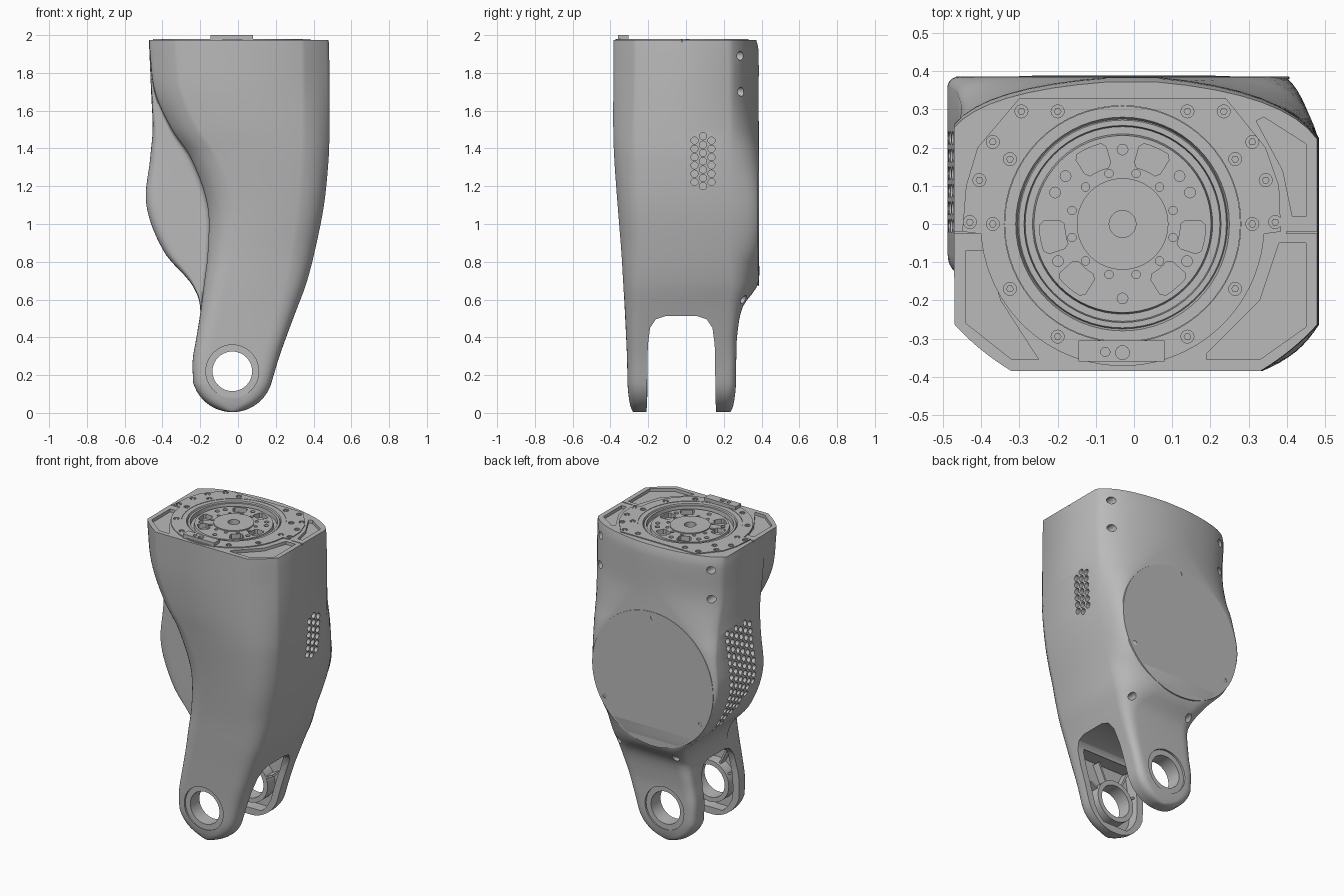
import bpy, bmesh, math

if "Cube" in bpy.data.objects:
    bpy.data.objects.remove(bpy.data.objects["Cube"])

grey = bpy.data.materials.new("satin_grey")
grey.use_nodes = True
GREY = (0.49, 0.49, 0.49, 1)
grey.diffuse_color = GREY
grey.node_tree.nodes["Principled BSDF"].inputs["Base Color"].default_value = GREY

CX = -0.03           # axis of the joint, the cover and the turntable
DECK = 1.973         # height of the top deck
EYE, TIP = .22, .216  # height of the axle and radius of the arm ends
COVER_Z, COVER_R = 1.11, .438


def make(name, bm):
    bmesh.ops.recalc_face_normals(bm, faces=bm.faces)
    me = bpy.data.meshes.new(name)
    bm.to_mesh(me)
    bm.free()
    ob = bpy.data.objects.new(name, me)
    bpy.context.collection.objects.link(ob)
    me.materials.append(grey)
    return ob


def add_loft(bm, rings):
    rows = [[bm.verts.new(p) for p in ring] for ring in rings]
    n = len(rows[0])
    for a, b in zip(rows, rows[1:]):
        for i in range(n):
            j = (i + 1) % n
            bm.faces.new((a[i], a[j], b[j], b[i]))
    bm.faces.new(rows[0][::-1])
    bm.faces.new(rows[-1])


def add_prism(bm, pts, axis, lo, hi):
    place = {"x": lambda u, v, t: (t, u, v),
             "y": lambda u, v, t: (u, t, v),
             "z": lambda u, v, t: (u, v, t)}[axis]
    add_loft(bm, [[place(u, v, t) for u, v in pts] for t in (lo, hi)])


def prisms(name, items):
    bm = bmesh.new()
    for item in items:
        add_prism(bm, *item)
    return make(name, bm)


def circle(x, y, r, n=16):
    return [(x + r * math.cos(math.tau * i / n), y + r * math.sin(math.tau * i / n))
            for i in range(n)]


def arc(r, a, b, n):
    steps = [math.radians(a + (b - a) * i / n) for i in range(n + 1)]
    return [(CX + r * math.cos(t), r * math.sin(t)) for t in steps]


def box(x0, x1, y0, y1):
    return [(x0, y0), (x1, y0), (x1, y1), (x0, y1)]


def cut(ob, *cutters):
    for c in cutters:
        m = ob.modifiers.new("cut", "BOOLEAN")
        m.operation, m.solver, m.object = "DIFFERENCE", "EXACT", c
    dg = bpy.context.evaluated_depsgraph_get()
    me = bpy.data.meshes.new_from_object(ob.evaluated_get(dg))
    ob.modifiers.clear()
    ob.data = me
    for c in cutters:
        bpy.data.objects.remove(c)


def smooth(ob, angle=30):
    bpy.ops.object.select_all(action="DESELECT")
    ob.select_set(True)
    bpy.context.view_layer.objects.active = ob
    bpy.ops.object.shade_smooth_by_angle(angle=math.radians(angle))


# Housing outline by height: z, front left x, rear left x, right x, front y, rear y,
# then the runs in x and y of the right rear corner and of the left rear corner
KEYS = [
    (.16, -.2375, -.2375, .1775, -.31, .265, .06, .05, .06, .05),
    (.28, -.24, -.24, .213, -.312, .266, .06, .05, .06, .05),
    (.4, -.22, -.22, .255, -.317, .27, .07, .06, .07, .05),
    (.56, -.195, -.2, .315, -.325, .3, .1, .08, .08, .06),
    (.68, -.18, -.245, .36, -.332, .38, .24, .14, .08, .04),
    (.85, -.16, -.39, .405, -.342, .385, .09, .16, .03, .02),
    (1.1, -.162, -.485, .455, -.362, .385, .06, .16, .02, .02),
    (1.35, -.25, -.465, .48, -.38, .385, .14, .16, .07, .04),
    (1.5, -.35, -.452, .484, -.385, .385, .27, .16, .2, .08),
    (1.7, -.44, -.46, .485, -.385, .385, .42, .16, .4, .12),
    (1.93, -.468, -.47, .482, -.385, .383, .42, .16, .4, .12),
    (DECK, -.47, -.472, .48, -.385, .372, .42, .15, .4, .12)]


def outline(z):
    z = max(z, KEYS[0][0])
    i = max(k for k in range(len(KEYS) - 1) if KEYS[k][0] <= z)
    a, b = KEYS[i], KEYS[i + 1]
    p, q = KEYS[max(i - 1, 0)], KEYS[min(i + 2, len(KEYS) - 1)]
    h = b[0] - a[0]
    t = (z - a[0]) / h
    out = []
    for c in range(1, len(a)):
        ma = (b[c] - p[c]) / (b[0] - p[0]) * h
        mb = (q[c] - a[c]) / (q[0] - a[0]) * h
        d = b[c] - a[c]
        out.append(a[c] + t * (ma + t * (3 * d - 2 * ma - mb + t * (ma + mb - 2 * d))))
    return out


def squeeze(z):
    # narrowing of the arms towards their round ends
    chord = [math.sqrt(max(0, TIP ** 2 - (EYE - h) ** 2)) for h in (z, KEYS[0][0])]
    return chord[0] / chord[1] if z < KEYS[0][0] else 1


def ramp(z, lo, hi):
    return min(1, max(0, (z - lo) / (hi - lo)))


def section(z):
    fl, bl, r, yf, yb, rx, ry, lx, ly = outline(z)
    k = squeeze(z)
    mid = (fl + r) / 2
    fl, bl, r = (mid + (x - mid) * k for x in (fl, bl, r))
    bl = min(bl, fl)
    yf += .035 * (1 - k)
    yb -= .035 * (1 - k)
    wide, step, ys = (r - fl) * .45, fl - bl, -.14
    cf = .08 + .055 * ramp(z, .2, 1.2)
    front = 1 - .45 * ramp(z, .4, .9) - .4 * ramp(z, 1.2, 1.8)
    rear = 1 - .4 * ramp(z, .45, .8)
    corners = [  # x, y, run in x, run in y, first along, inward signs, roundness
        (fl, yf, min(cf * 1.1, wide), cf * .9, "y", 1, 1, front),
        (r, yf, min(cf * 1.1, wide), cf * .9, "x", -1, 1, front),
        (r, yb, min(rx, wide), ry, "y", -1, -1, rear),
        (bl, yb, min(lx, wide), ly, "x", 1, -1, rear),
        (bl, ys, step * .25, .06, "y", 1, 1, 1),
        (fl, ys, step * .2, .03, "x", -1, -1, 1)]
    pts = []
    for x, y, dx, dy, first, sx, sy, w in corners:
        px, py = (x + sx * dx, y), (x, y + sy * dy)
        s, e = (px, py) if first == "x" else (py, px)
        for i in range(9):
            t = i / 8
            pull = 2 * t * (1 - t) * w
            pts.append(tuple(s[c] * (1 - t) + e[c] * t
                             + pull * ((x, y)[c] - (s[c] + e[c]) / 2) for c in (0, 1)))
    return [(u, v, z) for u, v in pts]


# Main housing with the two fork arms
low = KEYS[0][0]
end = math.acos((EYE - low) / TIP)
heights = [EYE - TIP * math.cos(.12 + (end - .12) * i / 10) for i in range(10)]
heights += [low + (DECK - low) * i / 54 for i in range(55)]
bm = bmesh.new()
add_loft(bm, [section(z) for z in heights])
housing = make("housing", bm)

# Fork gap, axle holes and hollow arms
gap = [(-.21, -.1), (.16, -.1), (.152, .36), (.14, .45), (.11, .495), (.06, .512),
       (-.11, .512), (-.16, .495), (-.19, .45), (-.202, .36)]
levels = [.05, .07, .1, .14, .18, .22, .3, .4, .47]


def arm_edge(z, side):
    a, b = outline(z)[0], outline(z)[2]
    return (a + b) / 2 + side * ((b - a) / 2 * squeeze(z) - .045)


pocket = [(arm_edge(z, 1), z) for z in levels] + [(arm_edge(z, -1), z) for z in levels[::-1]]
hub = circle(CX, EYE, .105, 40)
seat = circle(CX, EYE, .14, 40)
fork_cuts = [prisms("gap_cutter", [(gap, "x", -.8, .8)]),
             prisms("pocket_cutter", [(pocket, "y", -.275, -.18), (pocket, "y", .13, .232)]),
             prisms("axle_cutter", [(hub, "y", -.6, .6)]),
             prisms("seat_cutter", [(seat, "y", -.5, -.298), (seat, "y", .253, .5)])]

# Side vents
vents = []
for col in range(3):
    for row in range(7 if col == 1 else 6):
        z = 1.2 + row * .044 + (0 if col == 1 else .022)
        vents.append((circle(.045 + .045 * col, z, .019, 12), "x", outline(z)[2] - .04, .7))
for col in range(6):
    y = -.005 + col * .046
    for row in range(15):
        z = .79 + row * .046 + (col % 2) * .023
        if z > .77 + (.225 - y) * 1.1:
            vents.append((circle(y, z, .018, 12), "x", -.7, outline(z)[1] + .04))

# Rear screw holes
screws = [(circle(x, z, .024), "y", .235, .6)
          for z in (1.89, 1.7) for x in (-.4, .415)]
screws += [(circle(x, .6, .022), "y", .22, .6) for x in (-.15, .27)]

# Deck pockets, seam and turntable bore
deck_pockets = [
    [(-.44, -.07), (-.39, -.07), (-.35, -.2), (-.25, -.355), (-.32, -.355), (-.44, -.26)],
    [(.45, -.05), (.38, -.05), (.33, -.2), (.19, -.34), (.19, -.355), (.33, -.355), (.45, -.27)],
    [(.45, .02), (.415, .02), (.39, .14), (.32, .27), (.34, .28), (.45, .21)]]
deck = [(p, "z", DECK - .02, 2.2) for p in deck_pockets]
deck += [(box(x, x + .2, -.025, -.019), "z", DECK - .01, 2.2) for x in (-.6, .4)]
bore = circle(CX, 0, .31, 64)
cut(housing, *fork_cuts, prisms("vent_cutter", vents), prisms("screw_cutter", screws),
    prisms("deck_cutter", deck), prisms("bore_cutter", [(bore, "z", DECK - .06, 2.2)]))
smooth(housing, 48)

# Round rear cover with three screws
bm = bmesh.new()
add_loft(bm, [[(x, y, z) for x, z in circle(CX, COVER_Z, COVER_R - inset, 72)]
              for y, inset in ((.28, .03), (.33, .005), (.372, 0), (.374, .007), (.378, .007),
                               (.38, 0), (.387, .002))])
cover = make("rear_cover", bm)
spots = [math.radians(a) for a in (90, 210, 330)]
cut(cover, prisms("cover_cutter", [
    (circle(CX + .4 * math.cos(a), COVER_Z + .4 * math.sin(a), .015), "y", .36, .5)
    for a in spots]))
smooth(cover)

# Axle bosses and stiffening ribs inside each arm
for name, lo, hi in (("front", -.28, -.205), ("rear", .155, .237)):
    boss = prisms(name + "_axle_boss", [(circle(CX, EYE, .135, 40), "y", lo, hi)])
    cut(boss, prisms("boss_cutter", [(hub, "y", -.6, .6)]))
    smooth(boss)
    ribs = []
    for a in (25, 65, 115, 150):
        c, s = math.cos(math.radians(a)), math.sin(math.radians(a))
        reach = .26 if s > .8 else .19
        ribs.append(([(CX + c * d - s * w, EYE + s * d + c * w) for d, w in
                      ((.125, -.006), (reach, -.006), (reach, .006), (.125, .006))],
                     "y", lo, hi - .02 if lo < 0 else hi))
    prisms(name + "_arm_ribs", ribs)

# Top flange with its screw pattern
flange = prisms("top_flange", [(
    arc(.372, 184, 356, 40) + [(.385, -.02), (.38, .1), (.345, .2), (.24, .33),
                               (-.3, .33), (-.41, .2), (-.44, .1), (-.45, -.02)],
    "z", DECK - .004, DECK + .006)])
pattern = [(.265, .295), (.17, .295), (.34, .215), (.375, .115), (.4, .005), (.34, 0),
           (.295, .17), (.295, -.17), (.17, -.295)]
holes = [(circle(CX + s * x, y, .017), "z", DECK - .002, 2.2) for x, y in pattern for s in (-1, 1)]
cut(flange, prisms("flange_cutter", holes), prisms("bore_cutter", [(bore, "z", 1.8, 2.2)]))
prisms("flange_screws", [(circle(CX + s * x, y, .01, 6), "z", DECK - .003, DECK + .004)
                         for x, y in pattern for s in (-1, 1)])

# Turntable: concentric steps, windows and bolt circles
steps = [(.035, .06), (.035, .003), (.12, .003), (.12, .01), (.232, .01), (.236, .028),
         (.255, .028), (.258, .002), (.272, .002), (.275, .008), (.28, -.004), (.309, -.004),
         (.309, .06)]
bm = bmesh.new()
rows = [[bm.verts.new((x, y, DECK - d)) for x, y in circle(CX, 0, r, 64)] for r, d in steps]
for a, b in zip(rows, rows[1:] + rows[:1]):
    for i in range(64):
        j = (i + 1) % 64
        bm.faces.new((a[i], a[j], b[j], b[i]))
turntable = make("turntable", bm)
windows = [(arc(.152, a - 10, a + 10, 4) + arc(.165, a + 13, a + 13, 1) + arc(.207, a + 12, a + 12, 1)
            + arc(.218, a + 9, a - 9, 4) + arc(.207, a - 12, a - 12, 1) + arc(.165, a - 13, a - 13, 1),
            "z", DECK - .04, 2.2)
           for a in (66, 114, -10, -50, 190, 230)]
for k, (pts, axis, lo, hi) in enumerate(windows):
    windows[k] = (list(dict.fromkeys(pts)), axis, lo, hi)
bolts = [(circle(CX + r * math.cos(a), r * math.sin(a), s), "z", DECK - .025, 2.2)
         for r, s, angles in ((.137, .011, range(15, 375, 30)),
                              (.195, .014, (25, 40, 90, 140, 155, 210, 270, 330)))
         for a in map(math.radians, angles)]
cut(turntable, prisms("window_cutter", windows), prisms("bolt_cutter", bolts))
smooth(turntable)

# Key block standing on the front of the flange
key = prisms("key_block", [(box(-.145, .08, -.36, -.305), "z", DECK - .01, 2.0)])
cut(key, prisms("key_cutter", [(circle(CX, -.337, .018), "z", 1.985, 2.2),
                               (circle(CX - .045, -.335, .012), "z", 1.985, 2.2)]))
